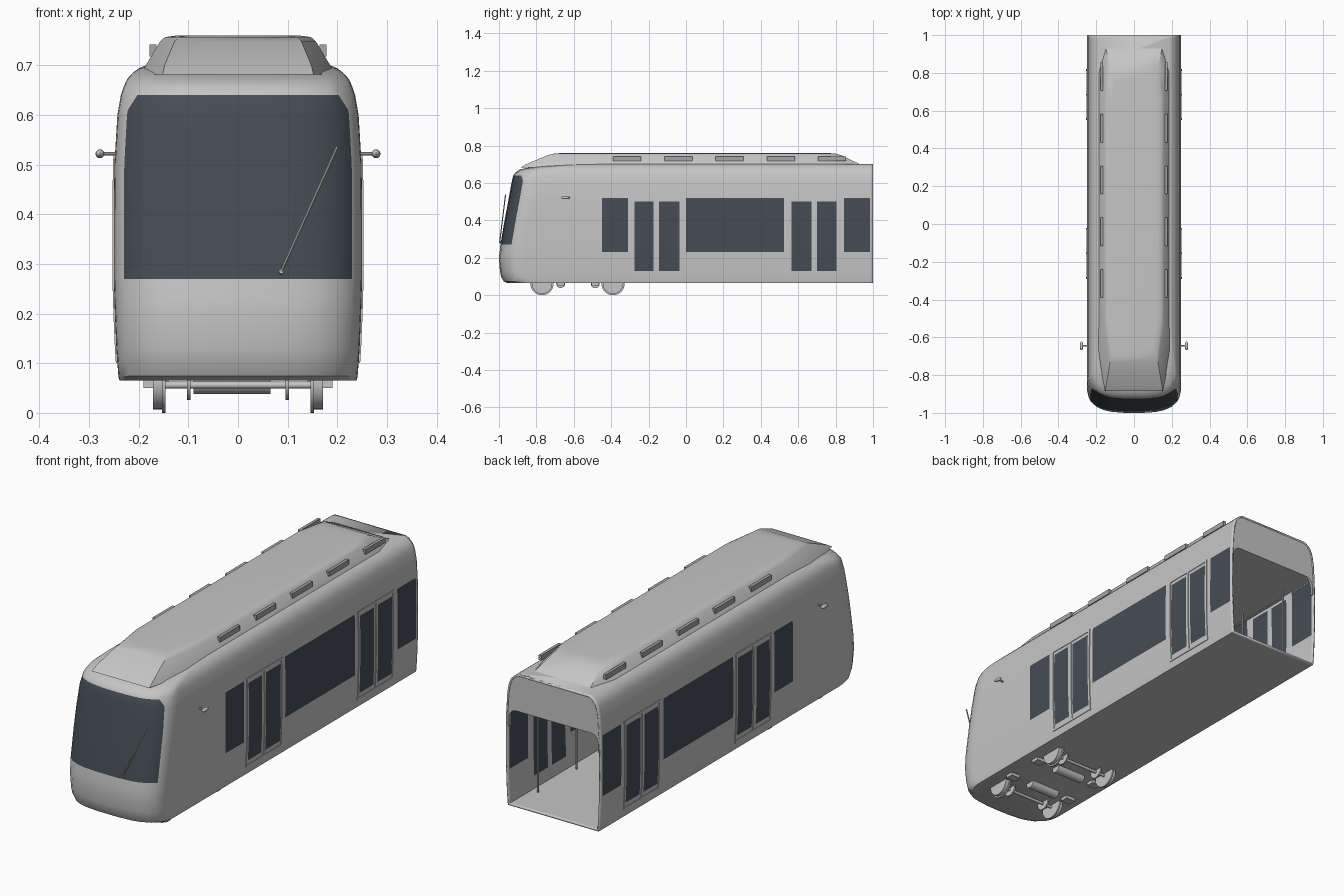
import bpy, bmesh, math
from mathutils import Vector, Matrix

cube = bpy.data.objects.get("Cube")
if cube:
    bpy.data.objects.remove(cube)


def material(name, r, g, b):
    m = bpy.data.materials.new(name)
    m.use_nodes = True
    m.diffuse_color = (r, g, b, 1)
    m.node_tree.nodes["Principled BSDF"].inputs["Base Color"].default_value = (r, g, b, 1)
    return m


PAINT = material("light grey paint", .56, .56, .56)
GLASS = material("dark blue grey glass", .06, .073, .088)
VENT = material("mid grey metal", .38, .38, .38)


def finish(name, bm, mats, smooth=True):
    bmesh.ops.recalc_face_normals(bm, faces=bm.faces)
    me = bpy.data.meshes.new(name)
    bm.to_mesh(me)
    bm.free()
    for m in mats:
        me.materials.append(m)
    ob = bpy.data.objects.new(name, me)
    bpy.context.collection.objects.link(ob)
    if smooth:
        bpy.ops.object.select_all(action='DESELECT')
        ob.select_set(True)
        bpy.context.view_layer.objects.active = ob
        bpy.ops.object.shade_smooth_by_angle(angle=math.radians(32))
    return ob


def add_box(bm, lo, hi):
    lo, hi = Vector(lo), Vector(hi)
    m = Matrix.Translation((lo + hi) / 2) @ Matrix.Diagonal((*(hi - lo), 1))
    bmesh.ops.create_cube(bm, size=1, matrix=m)


def add_rod(bm, a, b, r, sides=16):
    a, b = Vector(a), Vector(b)
    rot = (b - a).to_track_quat('Z', 'Y').to_matrix().to_4x4()
    bmesh.ops.create_cone(bm, cap_ends=True, segments=sides, radius1=r, radius2=r,
                          depth=(b - a).length, matrix=Matrix.Translation((a + b) / 2) @ rot)


# Body section: height, half width, nose position
SECTION = [(.065, .239, -.955), (.074, .241, -.975), (.1, .243, -.989), (.13, .245, -.995),
           (.2, .248, -1), (.27, .25, -.992), (.4, .25, -.97), (.5, .249, -.951),
           (.6, .243, -.933), (.64, .236, -.924), (.658, .23, -.91), (.673, .223, -.885),
           (.686, .211, -.82), (.694, .2, -.74), (.7, .186, -.62)]


def at(z):
    for (z0, w0, n0), (z1, w1, n1) in zip(SECTION, SECTION[1:]):
        if z <= z1 + 1e-6:
            t = (z - z0) / (z1 - z0)
            return w0 + t * (w1 - w0), n0 + t * (n1 - n0)
    return SECTION[-1][1:]


LEVELS = sorted({s[0] for s in SECTION} | {.23, .52, .61})
WINDOWS = [(-.45, -.31), (0, .525), (.845, .985)]
PANES = [(-.275, -.175), (-.145, -.035), (.565, .67), (.7, .805)]
DOORS = [(-.29, -.02), (.55, .82)]
NOSE = [0, .25, .5, .65, .8, .92, .97, .992, .999, 1]
SCREEN_COL = 5
SIDE = sorted({y for pair in WINDOWS + PANES for y in pair} | {1})


def half_ring(z):
    w, nose = at(z)
    pts = []
    for i, u in enumerate(NOSE):
        if i == SCREEN_COL and z > .63:
            u = .86
        pts.append((w * u, nose + .15 * (1 - (1 - u ** 3) ** (1 / 3)), z))
    return pts + [(w, y, z) for y in SIDE]


def inside(v, spans):
    return any(a < v < b for a, b in spans)


# Hollow body shell with glass set into the same skin
bm = bmesh.new()
rings = []
for z in LEVELS:
    half = half_ring(z)
    full = [(-x, y, h) for x, y, h in reversed(half[1:])] + half
    rings.append([bm.verts.new(p) for p in full])
mid = len(rings[0]) // 2
for low, high in zip(rings, rings[1:]):
    for i in range(len(low) - 1):
        f = bm.faces.new((low[i], low[i + 1], high[i + 1], high[i]))
        c = f.calc_center_median()
        col = i - mid if i >= mid else mid - 1 - i
        screen = col < SCREEN_COL and .27 < c.z < .64
        side = inside(c.y, WINDOWS) and .23 < c.z < .52
        pane = inside(c.y, PANES) and .13 < c.z < .5
        f.material_index = int(screen or col >= len(NOSE) and (side or pane))
bm.faces.new(rings[0])
bm.faces.new(rings[-1])
body = finish("body_shell", bm, [PAINT, GLASS])
wall = body.modifiers.new("wall", 'SOLIDIFY')
wall.thickness = .008
wall.offset = -1

# Rear bulkhead above the arched opening
outer = [(at(z)[0] - .002, z) for z in [.44] + [z for z in LEVELS if z > .45]]
arch = [(.197 + .038 * math.cos(a), .485 + .038 * math.sin(a))
        for a in [math.radians(15 * k) for k in range(7)]]
inner = [(.235, .44)] + arch
loop = outer + [(-x, z) for x, z in reversed(outer)]
loop += [(-x, z) for x, z in inner] + inner[::-1]
bm = bmesh.new()
face = bm.faces.new([bm.verts.new((x, .985, z)) for x, z in loop])
ext = bmesh.ops.extrude_face_region(bm, geom=[face])
bmesh.ops.translate(bm, vec=(0, .013, 0),
                    verts=[v for v in ext["geom"] if isinstance(v, bmesh.types.BMVert)])
finish("rear_bulkhead", bm, [PAINT], False)

# Interior ceiling and cab partition
bm = bmesh.new()
add_box(bm, (-.24, -.5, .523), (.24, .986, .53))
add_box(bm, (-.238, -.51, .07), (.238, -.5, .53))
finish("interior_panels", bm, [PAINT], False)

# Grab poles beside the doors
bm = bmesh.new()
for s in (-1, 1):
    for a, b in DOORS:
        for y in (a - .01, b + .01):
            add_rod(bm, (s * .2, y, .07), (s * .2, y, .525), .005, 10)
    add_rod(bm, (s * .2, -.3, .48), (s * .2, .83, .48), .004, 10)
finish("grab_poles", bm, [PAINT])


# Door trims that follow the curve of the wall
def add_trim(bm, s, y0, y1, z0, z1):
    zs = [z0] + [z for z in LEVELS if z0 < z < z1] + [z1]
    rows = []
    for z in zs:
        w = at(z)[0]
        rows.append([bm.verts.new((s * x, y, z)) for x, y in
                     ((w - .003, y0), (w + .003, y0), (w + .003, y1), (w - .003, y1))])
    for lo, hi in zip(rows, rows[1:]):
        for i in range(4):
            j = (i + 1) % 4
            bm.faces.new((lo[i], lo[j], hi[j], hi[i]))
    bm.faces.new(rows[0])
    bm.faces.new(rows[-1])


bm = bmesh.new()
for s in (-1, 1):
    for a, b in DOORS:
        c = (a + b) / 2
        for y0, y1 in ((a, a + .01), (c - .004, c + .004), (b - .01, b)):
            add_trim(bm, s, y0, y1, .1, .525)
        for z in (.1, .515):
            add_trim(bm, s, a, b, z, z + .01)
finish("door_frames", bm, [PAINT])

# Roof pod with sloping ends and sides
bm = bmesh.new()
rows = []
for z, w, end, front, back in ((.682, .194, .152, -.885, .955), (.7, .186, .148, -.855, .93),
                               (.748, .157, .128, -.74, .83), (.757, .147, .12, -.705, .8),
                               (.76, .125, .1, -.66, .76)):
    right = [(end, front), (w, front + .2), (w, back - .13), (end, back)]
    rows.append([bm.verts.new((x, y, z)) for x, y in
                 right + [(-x, y) for x, y in reversed(right)]])
for lo, hi in zip(rows, rows[1:]):
    for i in range(8):
        j = (i + 1) % 8
        bm.faces.new((lo[i], lo[j], hi[j], hi[i]))
bm.faces.new(rows[0])
bm.faces.new(rows[-1])
finish("roof_pod", bm, [PAINT])

# Roof vents
bm = bmesh.new()
for s in (-1, 1):
    for k in range(5):
        y = -.315 + .274 * k
        add_box(bm, (s * .171 - .007, y - .075, .718), (s * .171 + .007, y + .075, .742))
finish("roof_vents", bm, [VENT], False)

# Side mirrors
for s, side in ((1, "left"), (-1, "right")):
    bm = bmesh.new()
    add_rod(bm, (s * .24, -.645, .522), (s * .278, -.645, .522), .004, 10)
    m = Matrix.Translation((s * .278, -.645, .522)) @ Matrix.Diagonal((.009, .024, .009, 1))
    bmesh.ops.create_uvsphere(bm, u_segments=16, v_segments=10, radius=1, matrix=m)
    finish(side + "_mirror", bm, [PAINT])

# Windscreen wiper
bm = bmesh.new()
add_rod(bm, (.087, -.978, .283), (.087, -.998, .285), .005, 10)
add_rod(bm, (.087, -.996, .285), (.2, -.965, .536), .003, 8)
finish("wiper", bm, [PAINT])

# Bogie: flanged wheels, axles, discs and motors, cut level with the floor
bm = bmesh.new()
for y in (-.77, -.39):
    add_rod(bm, (-.15, y, .056), (.15, y, .056), .007)
    for s in (-1, 1):
        for x0, x1, r in ((.146, .153, .062), (.153, .171, .055), (.096, .103, .036)):
            add_rod(bm, (s * x0, y, .062), (s * x1, y, .062), r, 32)
for y in (-.67, -.485):
    add_rod(bm, (-.09, y, .062), (.065, y, .062), .024, 20)
    add_box(bm, (-.19, y - .02, .05), (-.14, y + .02, .066))
    add_box(bm, (.14, y - .02, .05), (.19, y + .02, .066))
bmesh.ops.bisect_plane(bm, geom=bm.verts[:] + bm.edges[:] + bm.faces[:],
                       plane_co=(0, 0, .067), plane_no=(0, 0, 1), clear_outer=True)
finish("bogie", bm, [PAINT])
